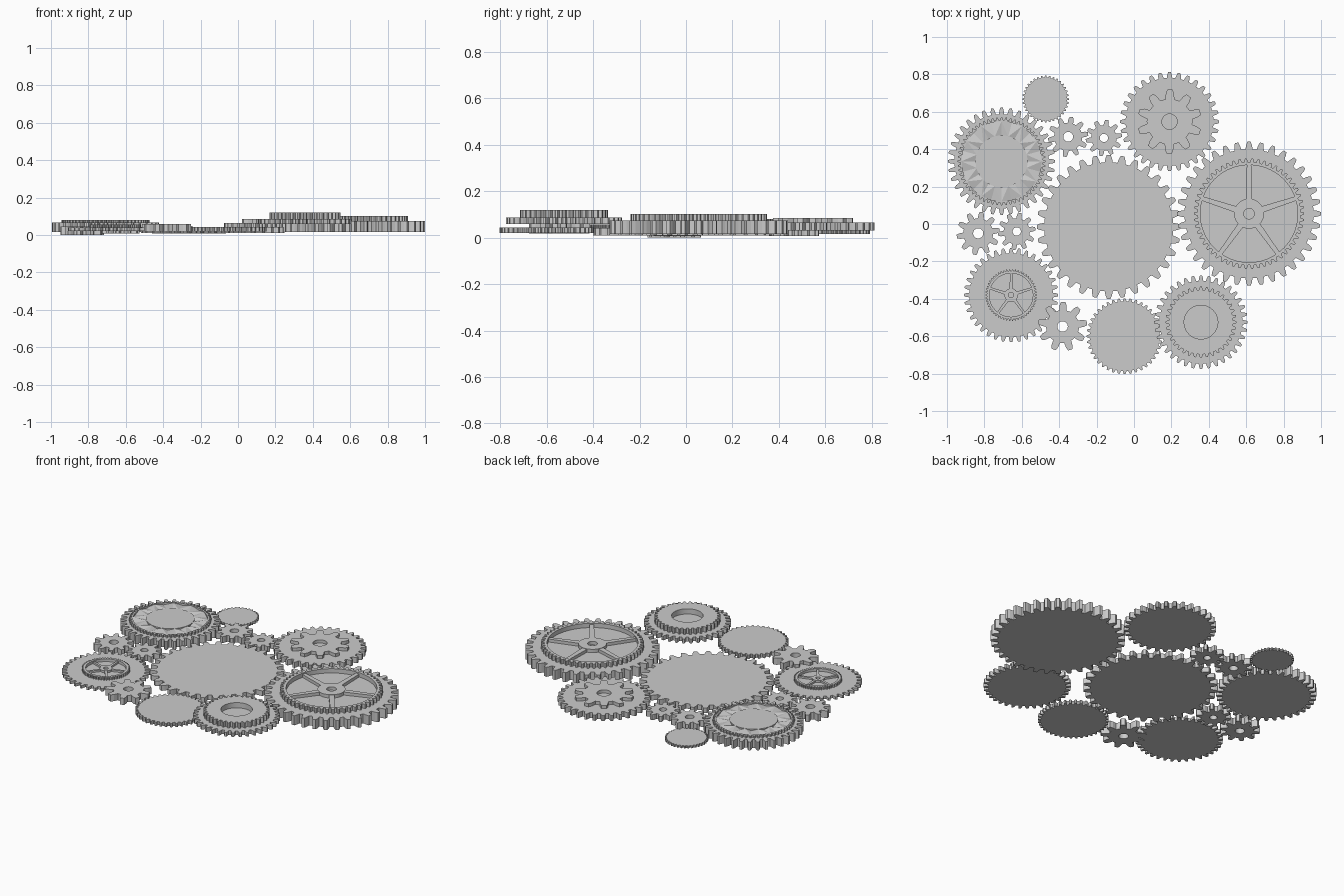
import bpy, bmesh
from math import sin, cos, pi

if "Cube" in bpy.data.objects:
    bpy.data.objects.remove(bpy.data.objects["Cube"])


def finish(bm, name):
    bmesh.ops.recalc_face_normals(bm, faces=bm.faces)
    me = bpy.data.meshes.new(name)
    bm.to_mesh(me)
    bm.free()
    ob = bpy.data.objects.new(name, me)
    bpy.context.collection.objects.link(ob)
    return ob


def extrude_profile(name, c, polar, z0, z1, hole=0):
    """Prism from a polar outline, optionally with a round bore."""
    bm = bmesh.new()

    def loop(pts, z):
        return [bm.verts.new((c[0] + r * cos(a), c[1] + r * sin(a), z)) for a, r in pts]
    n = len(polar)
    lo, hi = loop(polar, z0), loop(polar, z1)
    if hole:
        bore = [(a, hole) for a, r in polar]
        lo_in, hi_in = loop(bore, z0), loop(bore, z1)
    else:
        bm.faces.new(lo)
        bm.faces.new(hi)
    for i in range(n):
        j = (i + 1) % n
        bm.faces.new((lo[i], lo[j], hi[j], hi[i]))
        if hole:
            bm.faces.new((lo_in[i], lo_in[j], hi_in[j], hi_in[i]))
            bm.faces.new((lo[i], lo[j], lo_in[j], lo_in[i]))
            bm.faces.new((hi[i], hi[j], hi_in[j], hi_in[i]))
    return finish(bm, name)


def gear(name, c, tip, root, teeth, z0, z1, hole=0, turn=0):
    step = 2 * pi / teeth
    mid = root + 0.6 * (tip - root)
    shape = [(-.5, root), (-.32, root), (-.23, mid), (-.13, tip),
             (.13, tip), (.23, mid), (.32, root)]
    polar = [((i + f) * step + turn, r) for i in range(teeth) for f, r in shape]
    return extrude_profile(name, c, polar, z0, z1, hole)


def ring(name, c, r, z0, z1, hole=0, n=48):
    return extrude_profile(name, c, [(2 * pi * i / n, r) for i in range(n)], z0, z1, hole)


def spokes(name, c, r0, r1, width, z0, z1, count=5):
    """Straight arms, slightly wider at the hub."""
    bm = bmesh.new()
    for k in range(count):
        a = pi / 2 + 2 * pi * k / count
        pts = [(r0, -width * .65), (r1, -width * .45), (r1, width * .45), (r0, width * .65)]
        xy = [(c[0] + u * cos(a) - v * sin(a), c[1] + u * sin(a) + v * cos(a)) for u, v in pts]
        lo = [bm.verts.new((x, y, z0)) for x, y in xy]
        hi = [bm.verts.new((x, y, z1)) for x, y in xy]
        bm.faces.new(lo)
        bm.faces.new(hi)
        for i in range(4):
            j = (i + 1) % 4
            bm.faces.new((lo[i], lo[j], hi[j], hi[i]))
    return finish(bm, name)


# Central disc gear
gear("centre_gear", (-.135, -.015), .385, .345, 32, .01, .042)

# Large right gear with a spoked wheel on top
c = (.615, .055)
gear("right_gear", c, .385, .345, 36, .015, .075)
gear("right_wheel_rim", c, .295, .275, 54, .075, .102, .26)
spokes("right_wheel_spokes", c, .07, .265, .026, .075, .094)
ring("right_wheel_hub", c, .08, .075, .096, .028)

# Front right gear with a stepped ring
c = (.358, -.525)
gear("front_right_gear", c, .25, .222, 36, .06, .087)
gear("front_right_ring", c, .19, .172, 36, .087, .12, .09)

# Front thin gear
gear("front_disc_gear", (-.05, -.6), .203, .187, 40, .02, .044)

# Back right gear with a star pinion
c = (.19, .547)
gear("back_right_gear", c, .265, .235, 32, .03, .065)
gear("back_right_pinion", c, .172, .122, 10, .065, .085, .041, .3)

# Back left gear with a toothed ring and pleated face
c = (-.708, .335)
gear("back_left_gear", c, .287, .252, 36, .015, .067)
gear("back_left_ring", c, .235, .221, 60, .067, .081, .213)
ring("back_left_boss", c, .139, .067, .08)
bm = bmesh.new()
n = 24
inner, outer = [], []
for i in range(n):
    a = 2 * pi * i / n
    for lst, r, z in ((inner, .137, .079 if i % 2 else .070),
                      (outer, .215, .068 if i % 2 else .079)):
        lst.append(bm.verts.new((c[0] + r * cos(a), c[1] + r * sin(a), z)))
for i in range(n):
    j = (i + 1) % n
    if i % 2:
        bm.faces.new((inner[i], outer[i], outer[j]))
        bm.faces.new((inner[i], outer[j], inner[j]))
    else:
        bm.faces.new((inner[i], outer[i], inner[j]))
        bm.faces.new((outer[i], outer[j], inner[j]))
finish(bm, "back_left_pleats")

# Front left gear with a small spoked wheel
c = (-.657, -.38)
gear("front_left_gear", c, .252, .224, 36, .022, .04)
gear("front_left_wheel_rim", c, .138, .129, 54, .04, .057, .116)
spokes("front_left_wheel_spokes", c, .03, .12, .013, .04, .051)
ring("front_left_wheel_hub", c, .036, .04, .053, .014, 32)

# Back thin gear
gear("back_disc_gear", (-.472, .668), .125, .115, 36, .015, .03)

# Small pinions with open bores: centre, tip, root, teeth, bottom, top, bore
pinions = [((-.382, -.548), .132, .088, 9, .018, .06, .028),
           ((-.833, -.05), .116, .08, 10, 0, .045, .027),
           ((-.627, -.04), .101, .07, 10, .008, .045, .022),
           ((-.352, .466), .108, .075, 10, .008, .048, .026),
           ((-.161, .46), .098, .068, 10, .008, .042, .022)]
for i, p in enumerate(pinions):
    gear("pinion_%d" % (i + 1), *p, turn=.15)
